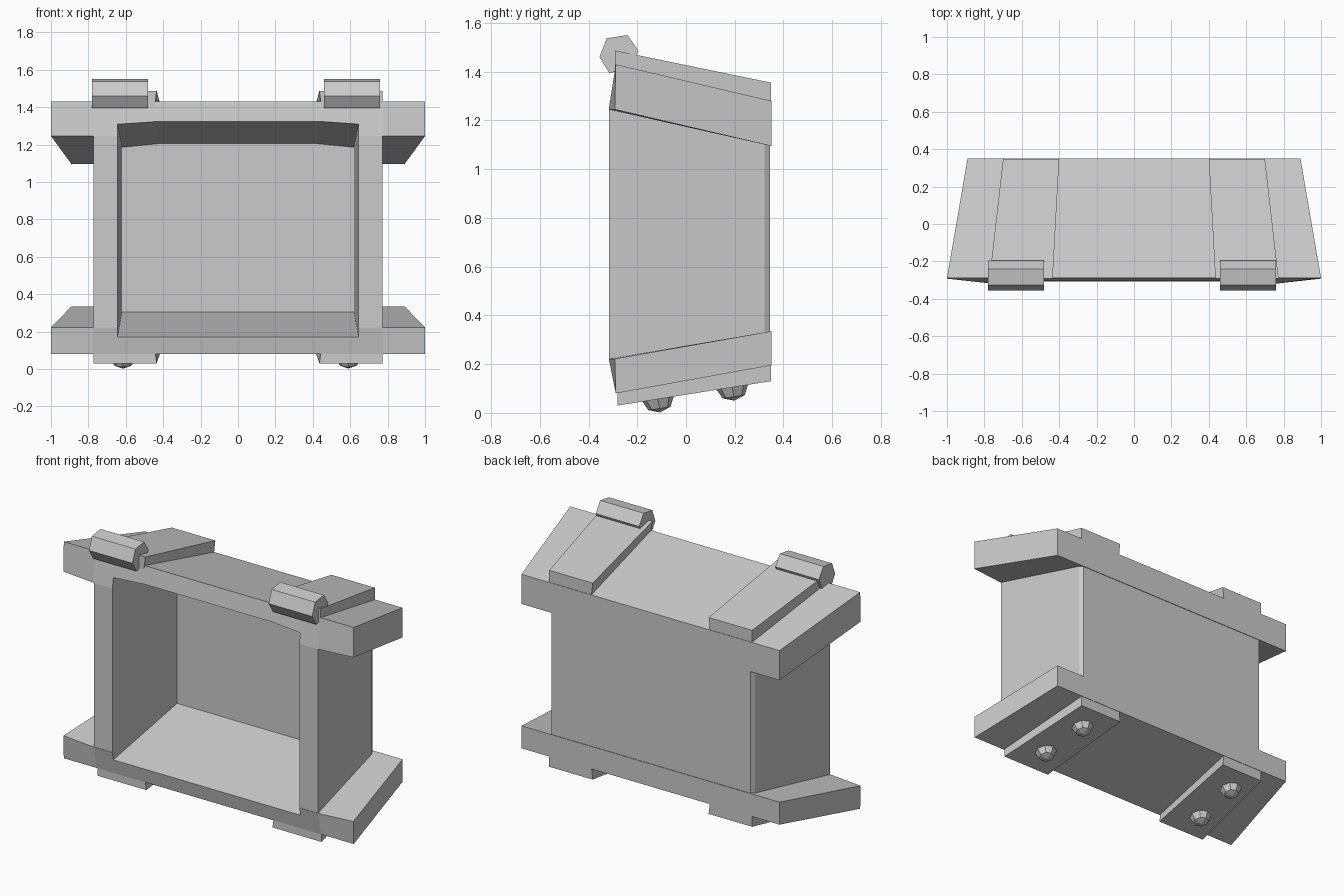
import bpy, bmesh, math
from mathutils import Matrix

if "Cube" in bpy.data.objects:
    bpy.data.objects.remove(bpy.data.objects["Cube"])


def finish(name, bm):
    bmesh.ops.recalc_face_normals(bm, faces=bm.faces)
    me = bpy.data.meshes.new(name)
    bm.to_mesh(me)
    bm.free()
    ob = bpy.data.objects.new(name, me)
    bpy.context.collection.objects.link(ob)
    return ob


def loft(name, rings):
    """Closed solid through rings of equal point count."""
    bm = bmesh.new()
    rows = [[bm.verts.new(p) for p in r] for r in rings]
    n = len(rows[0])
    for a, b in zip(rows, rows[1:]):
        for i in range(n):
            j = (i + 1) % n
            bm.faces.new((a[i], a[j], b[j], b[i]))
    bm.faces.new(rows[0])
    bm.faces.new(rows[-1])
    return finish(name, bm)


def boolean(target, other, op):
    m = target.modifiers.new("bool", 'BOOLEAN')
    m.operation, m.solver, m.object = op, 'EXACT', other
    bpy.context.view_layer.objects.active = target
    bpy.ops.object.modifier_apply(modifier=m.name)
    bpy.data.objects.remove(other)


# Tapered body with chamfered back corners; ends hide inside the plates
body_rings = []
for zf, zb, yf in ((.15, .26, -.30), (.22, .33, -.315), (1.245, 1.10, -.315), (1.33, 1.19, -.30)):
    half = [(.773, yf, zf), (.70, .322, zb), (.685, .345, zb)]
    body_rings.append(half + [(-x, y, z) for x, y, z in reversed(half)])
case = loft("open_case", body_rings)


# Sloped top and bottom plates, front edge swelling towards the body
def plate(name, outer_f, outer_b, inner_f, inner_b):
    rings = []
    for xf, xb, y_in in ((-1, -.89, -.292), (-.775, -.69, -.317), (.775, .69, -.317), (1, .89, -.292)):
        rings.append([(xf, y_in, inner_f), (xf, -.288, outer_f), (xb, .35, outer_b), (xb, .35, inner_b)])
    return loft(name, rings)


boolean(case, plate("top_plate", 1.43, 1.28, 1.245, 1.095), 'UNION')
boolean(case, plate("bottom_plate", .08, .195, .222, .335), 'UNION')

# Cavity with a slightly raised ceiling
front = [(.645, -.315, .17), (.645, -.315, 1.31), (.44, -.315, 1.325)]
back = [(.62, .285, .305), (.62, .285, 1.185), (.42, .285, 1.205)]
ahead = [tuple(f + (f - b) / 6 for f, b in zip(p, q)) for p, q in zip(front, back)]
boolean(case, loft("cavity", [h + [(-x, y, z) for x, y, z in reversed(h)] for h in (ahead, back)]), 'DIFFERENCE')

# Straps above and below on both sides
for side, s in (("left", -1), ("right", 1)):
    for name, yf, zf, zb, sink in (("top", -.292, 1.487, 1.355, -.09), ("bottom", -.282, .03, .13, .09)):
        loft(f"{name}_strap_{side}", [
            [(s * .773, yf, zf), (s * .435, yf, zf), (s * .447, yf, zf + sink), (s * .773, yf, zf + sink)],
            [(s * .70, .348, zb), (s * .40, .348, zb), (s * .41, .348, zb + sink), (s * .70, .348, zb + sink)]])

# Six-sided hinge barrels on the top front edge
hexagon = [(-.355, 1.46), (-.325, 1.537), (-.24, 1.55), (-.195, 1.485), (-.23, 1.41), (-.315, 1.395)]
for side, x0, x1 in (("left", -.78, -.48), ("right", .46, .76)):
    loft(f"hinge_{side}", [[(x, y, z) for y, z in hexagon] for x in (x0, x1)])

# Domed bolts under the bottom straps
for i, (x, y) in enumerate(((.59, -.115), (.56, .19), (-.615, -.115), (-.595, .19))):
    bm = bmesh.new()
    bmesh.ops.create_uvsphere(bm, u_segments=8, v_segments=4, radius=1)
    z = .03 + .1 * (y + .282) / .63
    bm.transform(Matrix.Translation((x, y, z)) @ Matrix.Rotation(math.atan(.158), 4, 'X')
                 @ Matrix.Diagonal((.065, .065, .055, 1)))
    finish(f"bolt_{i + 1}", bm)
